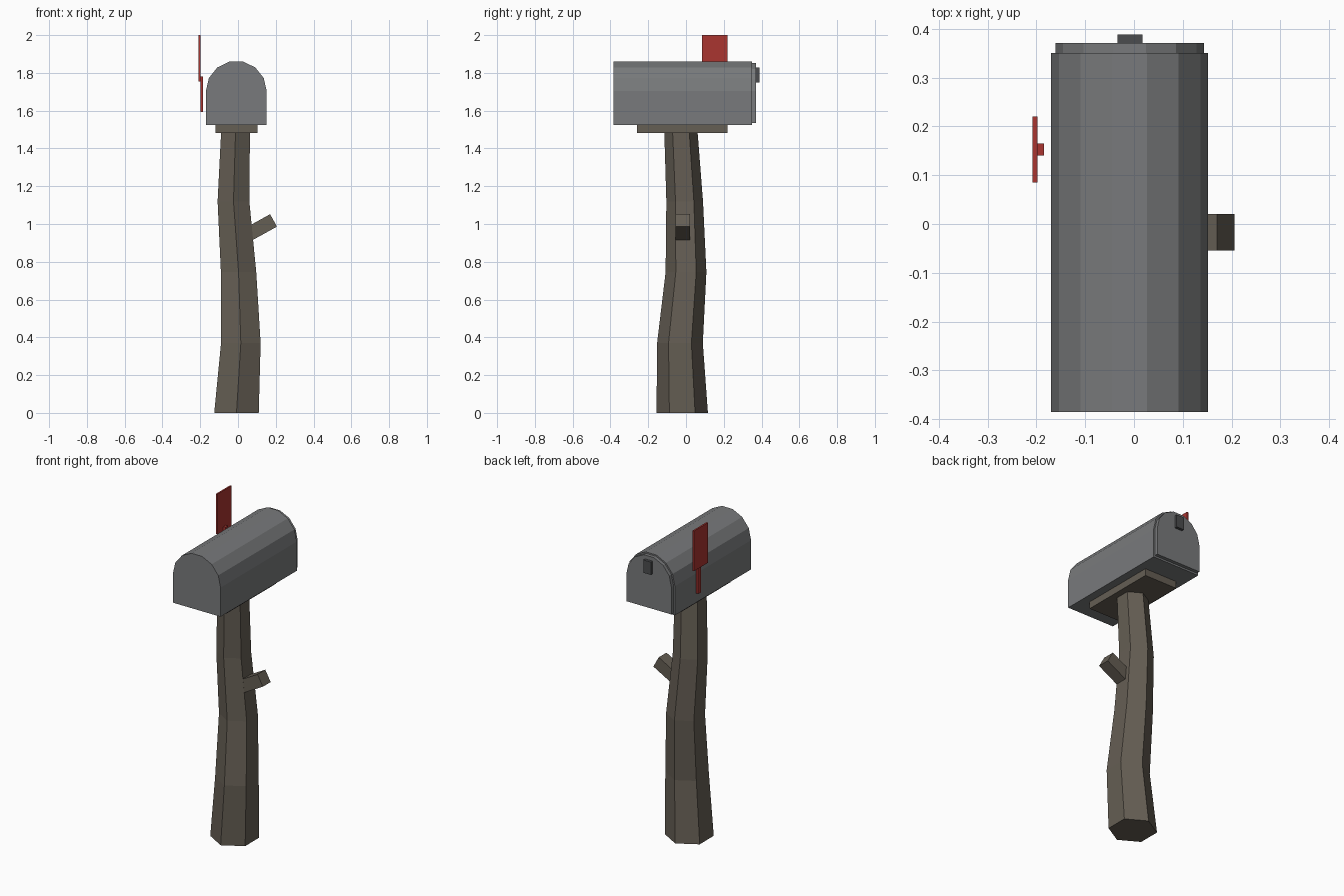
import bpy, bmesh, math
from mathutils import Vector

if "Cube" in bpy.data.objects:
    bpy.data.objects.remove(bpy.data.objects["Cube"])


def material(name, rgb):
    m = bpy.data.materials.new(name)
    m.diffuse_color = (*rgb, 1)
    m.use_nodes = True
    m.node_tree.nodes["Principled BSDF"].inputs["Base Color"].default_value = m.diffuse_color
    return m


wood = material("weathered_wood", (0.13, 0.112, 0.088))
metal = material("dull_metal", (0.19, 0.195, 0.2))
dark = material("dark_metal", (0.07, 0.073, 0.077))
red = material("flag_red", (0.4, 0.035, 0.03))


def loft(name, rings, mat):
    """Solid through a list of equal-length rings, capped at both ends."""
    bm = bmesh.new()
    loops = [[bm.verts.new(p) for p in ring] for ring in rings]
    n = len(loops[0])
    for a, b in zip(loops, loops[1:]):
        for i in range(n):
            j = (i + 1) % n
            bm.faces.new((a[i], a[j], b[j], b[i]))
    bm.faces.new(loops[0])
    bm.faces.new(loops[-1])
    bmesh.ops.recalc_face_normals(bm, faces=bm.faces)
    mesh = bpy.data.meshes.new(name)
    bm.to_mesh(mesh)
    bm.free()
    mesh.materials.append(mat)
    ob = bpy.data.objects.new(name, mesh)
    bpy.context.collection.objects.link(ob)
    return ob


def box(name, lo, hi, mat):
    """Axis-aligned box between two corners."""
    return loft(name, [[(lo[0], lo[1], z), (hi[0], lo[1], z),
                        (hi[0], hi[1], z), (lo[0], hi[1], z)]
                       for z in (lo[2], hi[2])], mat)


def arch(y, half, bottom, spring, segments=7):
    """Mailbox cross-section: flat base, straight sides, faceted round top."""
    cx = -0.009
    pts = [(cx - half, y, bottom), (cx + half, y, bottom)]
    for i in range(segments + 1):
        a = math.pi * i / segments
        pts.append((cx + half * math.cos(a), y, spring + half * math.sin(a)))
    return pts


# Crooked hexagonal post: centre x, centre y, z, radius
stations = [(-0.008, -0.02, 0, 0.136), (0.015, -0.032, 0.37, 0.121),
            (0.003, 0, 0.745, 0.108), (-0.024, -0.007, 1.12, 0.097),
            (-0.013, -0.027, 1.49, 0.088)]
loft("post", [[(x + r * math.cos(math.radians(30 + 60 * i)),
                y + r * math.sin(math.radians(30 + 60 * i)), z)
               for i in range(6)] for x, y, z, r in stations], wood)

# Broken branch stub, rising to the right
stub = box("branch_stub", (-0.2, -0.0375, -0.0375), (0, 0.0375, 0.0375), wood)
stub.location = Vector((0.188, -0.017, 1.019))
stub.rotation_euler.y = -math.radians(29)

# Board under the mailbox
box("support_board", (-0.12, -0.26, 1.482), (0.102, 0.22, 1.525), wood)

# Mailbox body and inset door
loft("mailbox_body", [arch(-0.385, 0.161, 1.525, 1.703),
                      arch(0.35, 0.161, 1.525, 1.703)], metal)
loft("mailbox_door", [arch(0.35, 0.152, 1.536, 1.703),
                      arch(0.371, 0.152, 1.536, 1.703)], metal)
box("door_handle", (-0.034, 0.371, 1.75), (0.017, 0.388, 1.828), dark)

# Raised flag
box("flag_arm", (-0.198, 0.14, 1.592), (-0.184, 0.165, 1.78), red)
box("flag_panel", (-0.208, 0.085, 1.755), (-0.198, 0.22, 2.0), red)
